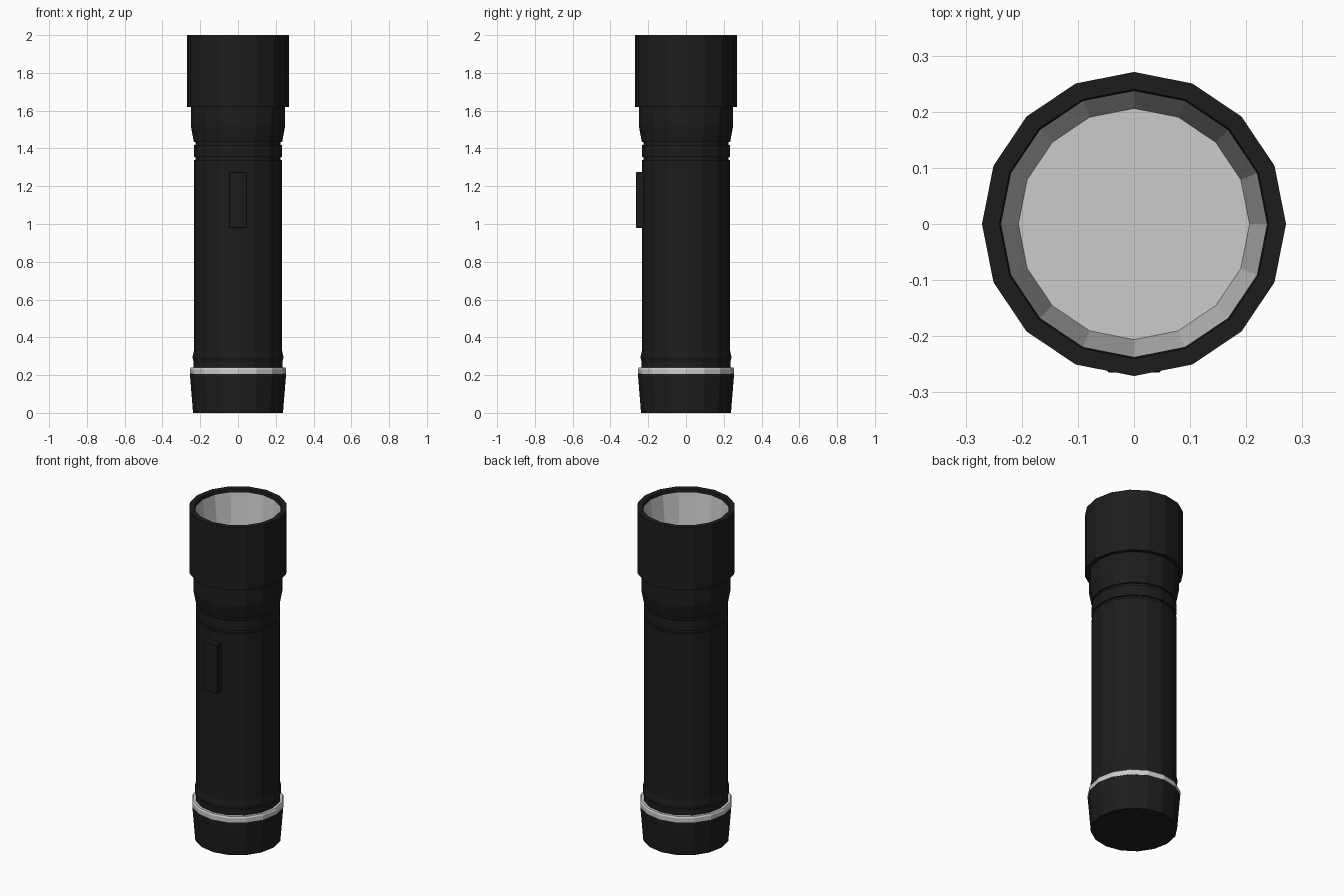
import bpy, bmesh, math

if "Cube" in bpy.data.objects:
    bpy.data.objects.remove(bpy.data.objects["Cube"])

SIDES = 16

def material(name, c):
    m = bpy.data.materials.new(name)
    m.diffuse_color = (c, c, c, 1)
    m.use_nodes = True
    m.node_tree.nodes["Principled BSDF"].inputs["Base Color"].default_value = m.diffuse_color
    return m

black = material("black_rubber", 0.012)

def finish(name, bm, mat):
    me = bpy.data.meshes.new(name)
    bm.to_mesh(me)
    bm.free()
    ob = bpy.data.objects.new(name, me)
    bpy.context.collection.objects.link(ob)
    if mat:
        me.materials.append(mat)
    return ob

def lathe(name, profile, mat=None, cap_start=False, cap_end=False, closed=False):
    """Revolve (radius, z) points around z with flat facets."""
    bm = bmesh.new()
    rings = []
    for r, z in profile:
        rings.append([bm.verts.new((r * math.cos(2 * math.pi * i / SIDES),
                                    r * math.sin(2 * math.pi * i / SIDES), z))
                      for i in range(SIDES)])
    pairs = list(zip(rings, rings[1:]))
    if closed:
        pairs.append((rings[-1], rings[0]))
    for a, b in pairs:
        for i in range(SIDES):
            j = (i + 1) % SIDES
            bm.faces.new((a[i], a[j], b[j], b[i]))
    if cap_start:
        bm.faces.new(rings[0][::-1])
    if cap_end:
        bm.faces.new(rings[-1])
    return finish(name, bm, mat)

# tail cap, flaring upward
lathe("tail_cap", [(0.238, 0), (0.253, 0.185), (0.253, 0.205)], black, True, True)

# metal ring above the tail cap
lathe("tail_ring", [(0.225, 0.205), (0.255, 0.205), (0.255, 0.23),
                    (0.25, 0.24), (0.225, 0.24)], closed=True)

# barrel: lower bump, grip, two grooves, flared collar
lathe("barrel", [(0.235, 0.205), (0.235, 0.27), (0.241, 0.295), (0.234, 0.325),
                 (0.234, 1.339), (0.225, 1.339), (0.225, 1.355), (0.234, 1.355),
                 (0.234, 1.419), (0.225, 1.419), (0.225, 1.435), (0.234, 1.435),
                 (0.249, 1.515), (0.249, 1.62)], black, True, True)

# head shell with open rim
lathe("head", [(0.249, 1.62), (0.271, 1.62), (0.271, 2.0),
               (0.24, 2.0), (0.237, 1.98)], black)

# reflector bowl and its floor
lathe("reflector", [(0.206, 1.72), (0.237, 1.98)], cap_start=False)
lathe("lens", [(0.206, 1.72)], cap_end=True)

# slide switch on the front
bm = bmesh.new()
bmesh.ops.create_cube(bm, size=1)
for v in bm.verts:
    v.co = (v.co.x * 0.096, v.co.y * 0.046 - 0.242, v.co.z * 0.295 + 1.127)
switch = finish("switch", bm, black)
bev = switch.modifiers.new("bevel", 'BEVEL')
bev.width = 0.003
bev.segments = 1
